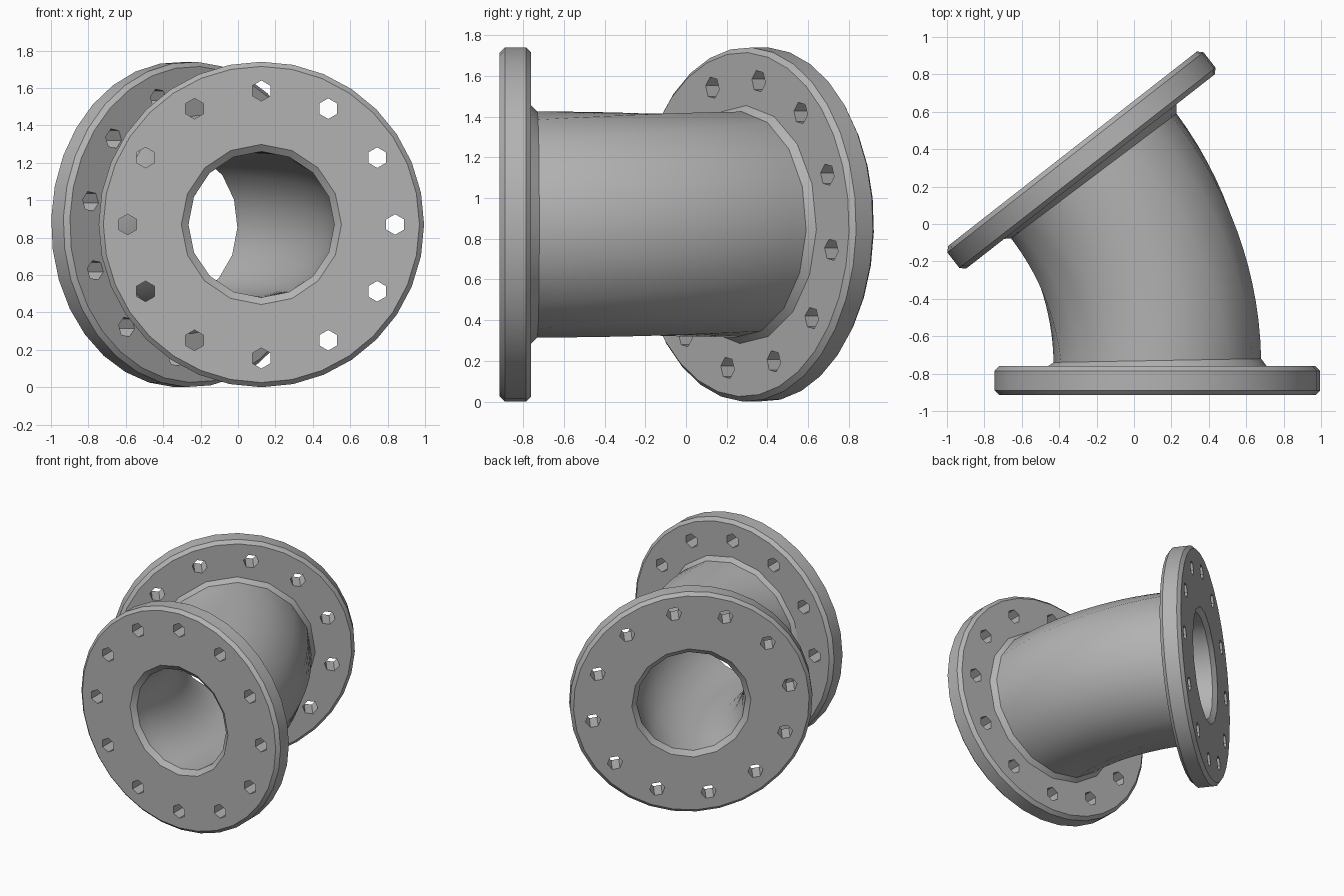
import bpy, bmesh
from math import sin, cos, pi, radians
from mathutils import Vector

cube = bpy.data.objects.get("Cube")
if cube:
    bpy.data.objects.remove(cube, do_unlink=True)

BEND, TWIST = radians(38), radians(20)
SWEEP = 1.69                                   # radius of the pipe's centre line
FLANGE_R, THICK, CHAMFER = 0.87, 0.155, 0.025
PIPE_R, BORE_R, COLLAR = 0.555, 0.39, 0.03
BOLT_CIRCLE, HOLE_R = 0.715, 0.055
START = Vector((0.125, -0.76, 0.87))           # inner face of the front flange
UP = Vector((0, 0, 1))

steel = bpy.data.materials.new("grey_metal")
steel.use_nodes = True
steel.diffuse_color = (0.45, 0.45, 0.45, 1)
steel.node_tree.nodes["Principled BSDF"].inputs["Base Color"].default_value = steel.diffuse_color


def frame(t):
    """Centre, sideways axis, forward axis and twist at fraction t of the bend."""
    a = BEND * t
    side = Vector((cos(a), sin(a), 0))
    forward = Vector((-sin(a), cos(a), 0))
    centre = START + SWEEP * (side - Vector((1, 0, 0)))
    return centre, side, forward, TWIST * t


def ring(bm, t, offset, radius, count, shift=(0, 0), phase=0.0):
    """Ring of vertices square to the pipe; shift is (distance, angle) off its axis."""
    centre, side, forward, twist = frame(t)

    def polar(r, a):
        return side * r * cos(a + twist) + UP * r * sin(a + twist)
    middle = centre + forward * offset + polar(*shift)
    return [bm.verts.new(middle + polar(radius, 2 * pi * i / count + phase)) for i in range(count)]


def skin(bm, rings, closed=False):
    pairs = list(zip(rings, rings[1:]))
    if closed:
        pairs.append((rings[-1], rings[0]))
    else:
        bm.faces.new(rings[0])
        bm.faces.new(rings[-1])
    for a, b in pairs:
        for i in range(len(a)):
            j = (i + 1) % len(a)
            bm.faces.new((a[i], a[j], b[j], b[i]))


def finish(bm, name):
    bmesh.ops.recalc_face_normals(bm, faces=bm.faces)
    mesh = bpy.data.meshes.new(name)
    bm.to_mesh(mesh)
    bm.free()
    mesh.materials.append(steel)
    obj = bpy.data.objects.new(name, mesh)
    bpy.context.collection.objects.link(obj)
    return obj


def smooth(obj):
    bpy.ops.object.select_all(action='DESELECT')
    obj.select_set(True)
    bpy.context.view_layer.objects.active = obj
    bpy.ops.object.shade_smooth_by_angle(angle=radians(32))


def flange(name, t, out):
    """Chamfered disc growing along out (-1 or 1), with bore and bolt holes cut through."""
    bm = bmesh.new()
    profile = [(0, FLANGE_R - CHAMFER), (CHAMFER, FLANGE_R),
               (THICK - CHAMFER, FLANGE_R), (THICK, FLANGE_R - CHAMFER)]
    skin(bm, [ring(bm, t, out * d, r, 32) for d, r in profile])
    disc = finish(bm, name)

    # bore with a flared mouth, and twelve hexagonal bolt holes
    bm = bmesh.new()
    bore = [(-0.05, BORE_R), (THICK - 0.03, BORE_R), (THICK, 0.428), (THICK + 0.05, 0.428)]
    skin(bm, [ring(bm, t, out * d, r, 16) for d, r in bore])
    for k in range(12):
        spot = (BOLT_CIRCLE, k * pi / 6)
        skin(bm, [ring(bm, t, out * d, HOLE_R, 6, spot, pi / 6) for d in (-0.05, THICK + 0.05)])
    cutter = finish(bm, name + "_cutter")
    cutter.hide_render = True

    cut = disc.modifiers.new("holes", 'BOOLEAN')
    cut.operation, cut.solver, cut.object = 'DIFFERENCE', 'EXACT', cutter
    bpy.context.view_layer.update()
    graph = bpy.context.evaluated_depsgraph_get()
    mesh = bpy.data.meshes.new_from_object(disc.evaluated_get(graph))
    disc.modifiers.clear()
    disc.data = mesh
    bpy.data.objects.remove(cutter, do_unlink=True)
    smooth(disc)


flange("front_flange", 0, -1)
flange("rear_flange", 1, 1)

# curved pipe wall with a small flared collar at both ends
bm = bmesh.new()
edge = COLLAR / (SWEEP * BEND)
stops = [0] + [edge + (1 - 2 * edge) * i / 14 for i in range(15)] + [1]
outer = [ring(bm, t, 0, PIPE_R + (COLLAR if t in (0, 1) else 0), 16) for t in stops]
inner = [ring(bm, t, 0, BORE_R, 16) for t in reversed(stops)]
skin(bm, outer + inner, closed=True)
smooth(finish(bm, "bent_pipe"))
